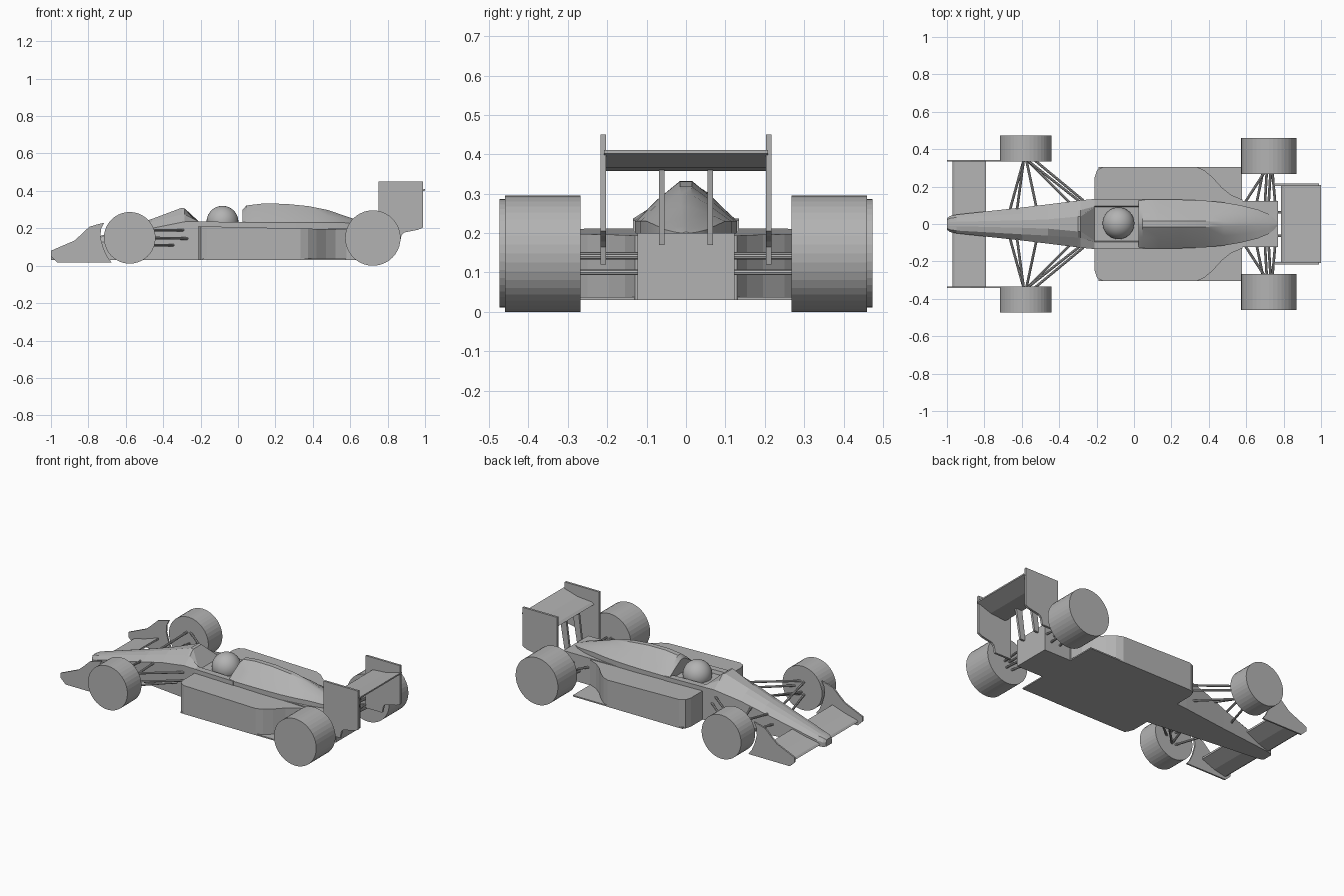
import bpy, bmesh, math
from mathutils import Vector

if "Cube" in bpy.data.objects:
    bpy.data.objects.remove(bpy.data.objects["Cube"])

grey = bpy.data.materials.new("plain_grey")
grey.diffuse_color = (0.45, 0.45, 0.45, 1)
grey.use_nodes = True
grey.node_tree.nodes["Principled BSDF"].inputs["Base Color"].default_value = grey.diffuse_color


def finish(name, bm, smooth=None):
    bmesh.ops.recalc_face_normals(bm, faces=bm.faces)
    mesh = bpy.data.meshes.new(name)
    bm.to_mesh(mesh)
    bm.free()
    mesh.materials.append(grey)
    ob = bpy.data.objects.new(name, mesh)
    bpy.context.collection.objects.link(ob)
    if smooth:
        bpy.ops.object.select_all(action='DESELECT')
        ob.select_set(True)
        bpy.context.view_layer.objects.active = ob
        bpy.ops.object.shade_smooth_by_angle(angle=math.radians(smooth))
    return ob


def loft(name, sections, smooth=None):
    """sections: (x, half profile of (y, z) from the bottom edge to the centre)."""
    bm = bmesh.new()
    rings = []
    for x, half in sections:
        pts = half + [(-y, z) for y, z in reversed(half)]
        rings.append([bm.verts.new((x, y, z)) for y, z in pts])
    n = len(rings[0])
    for a, b in zip(rings, rings[1:]):
        for i in range(n):
            j = (i + 1) % n
            bm.faces.new((a[i], a[j], b[j], b[i]))
    bm.faces.new(rings[0])
    bm.faces.new(rings[-1])
    return finish(name, bm, smooth)


def prism(name, low, high):
    """Joins two matching outlines into a closed solid."""
    bm = bmesh.new()
    a = [bm.verts.new(p) for p in low]
    b = [bm.verts.new(p) for p in high]
    for i in range(len(a)):
        j = (i + 1) % len(a)
        bm.faces.new((a[i], a[j], b[j], b[i]))
    bm.faces.new(a)
    bm.faces.new(b)
    return finish(name, bm)


def plate(name, xz, y0, y1):
    return prism(name, [(x, y0, z) for x, z in xz], [(x, y1, z) for x, z in xz])


def box(name, x0, x1, y0, y1, z0, z1):
    return plate(name, [(x0, z0), (x1, z0), (x1, z1), (x0, z1)], y0, y1)


def rod(name, p, q, r=0.007, seg=8):
    p, q = Vector(p), Vector(q)
    bm = bmesh.new()
    bmesh.ops.create_cone(bm, cap_ends=True, segments=seg, radius1=r, radius2=r,
                          depth=(q - p).length)
    rot = (q - p).to_track_quat('Z', 'Y')
    for v in bm.verts:
        v.co = rot @ v.co + (p + q) / 2
    return finish(name, bm)


# Nose, windscreen cowl and cockpit tub in one loft
tub = []
for x, w, shoulder, wt, top, wc, zc in (
        (-1.00, .030, .055, .022, .070, .008, .072),
        (-0.985, .043, .058, .030, .078, .010, .080),
        (-0.95, .050, .065, .035, .087, .012, .090),
        (-0.60, .088, .160, .055, .192, .020, .203),
        (-0.46, .105, .200, .062, .235, .025, .250),
        (-0.30, .125, .232, .072, .275, .040, .310),
        (-0.285, .127, .235, .074, .275, .040, .306),
        (-0.21, .134, .237, .095, .237, .090, .215),
        (0.06, .134, .232, .095, .232, .090, .215)):
    tub.append((x, [(w, .03), (w, shoulder), (wt, top), (wc, zc)]))
loft("nose_and_tub", tub)

# Engine cover tapering to the rear
cover = []
for x, w, h in ((.025, .128, .30), (.045, .130, .322), (.13, .130, .332), (.25, .130, .331),
                (.38, .125, .318), (.48, .115, .298), (.57, .100, .267), (.66, .078, .237),
                (.72, .053, .218), (.75, .030, .208), (.765, .010, .203)):
    k = h - .195
    side = min(.23, .195 + .6 * k)
    cover.append((x, [(w, .19), (w, side), (w * .55, side + .55 * (h - side)),
                      (w * .12, h)]))
loft("engine_cover", cover, 30)

# Driver helmet
bm = bmesh.new()
bmesh.ops.create_uvsphere(bm, u_segments=32, v_segments=20, radius=.085)
bmesh.ops.translate(bm, verts=bm.verts, vec=(-.083, .004, .235))
finish("helmet", bm, 60)

# Rear engine block and floor sheet
box("engine_block", 0.03, 0.77, -.123, .123, .03, .20)
box("floor", -0.19, 0.578, -.304, .304, .03, .038)

POD = [(-.21, .10), (-.21, .25), (-.198, .288), (-.165, .305), (.335, .305), (.375, .288),
       (.42, .25), (.47, .195), (.52, .155), (.58, .130), (.58, .10)]
FRONT_PLATE = [(-1, .05), (-1, .08), (-.875, .134), (-.84, .165), (-.795, .208), (-.755, .22),
               (-.715, .23), (-.733, .195), (-.735, .15), (-.72, .095), (-.70, .05),
               (-.676, .017), (-.965, .017)]
REAR_PLATE = [(.75, .45), (.99, .45), (.99, .205), (.965, .193), (.89, .178), (.875, .165),
              (.865, .12), (.75, .12)]
# Suspension arms: wheel end, body end
FRONT_ARMS = [((-.59, .34, .11), (-.665, .07, .10)), ((-.57, .34, .11), (-.335, .105, .11)),
              ((-.59, .34, .19), (-.625, .08, .155)), ((-.57, .34, .19), (-.29, .12, .19)),
              ((-.575, .34, .12), (-.52, .08, .18)), ((-.53, .34, .15), (-.27, .125, .145))]
REAR_ARMS = [((.70, .28, .14), (.59, .11, .14)), ((.69, .28, .10), (.655, .11, .10)),
             ((.71, .28, .145), (.70, .11, .145)), ((.73, .28, .10), (.72, .11, .10)),
             ((.74, .28, .14), (.755, .11, .14))]

for tag, s in (("left", -1), ("right", 1)):
    # Wheels
    rod("front_wheel_" + tag, (-.579, s * .334, .149), (-.579, s * .474, .149), .138, 40)
    rod("rear_wheel_" + tag, (.721, s * .268, .148), (.721, s * .460, .148), .148, 40)
    # Side pod with waisted rear
    prism("side_pod_" + tag, [(x, s * y, .03) for x, y in POD],
          [(x, s * y, .211 - .022 * (x + .21)) for x, y in POD])
    # Wing end plates and rear wing pillars
    plate("front_end_plate_" + tag, FRONT_PLATE, s * .333, s * .343)
    plate("rear_end_plate_" + tag, REAR_PLATE, s * .203, s * .217)
    plate("wing_pillar_" + tag, [(.765, .17), (.80, .17), (.835, .375), (.79, .365)],
          s * .055, s * .069)
    # Suspension
    for part, arms in (("front_arm_", FRONT_ARMS), ("rear_arm_", REAR_ARMS)):
        for i, ends in enumerate(arms):
            rod(part + tag + str(i), *[(x, s * y, z) for x, y, z in ends])

# Wings spanning between the end plates
plate("front_wing", [(-.97, .04), (-.96, .034), (-.88, .052), (-.79, .088), (-.79, .10),
                     (-.88, .07), (-.96, .05)], -.338, .338)
plate("rear_wing", [(.785, .362), (.80, .357), (.90, .367), (1.0, .402), (1.0, .411),
                    (.90, .382), (.80, .374)], -.208, .208)
